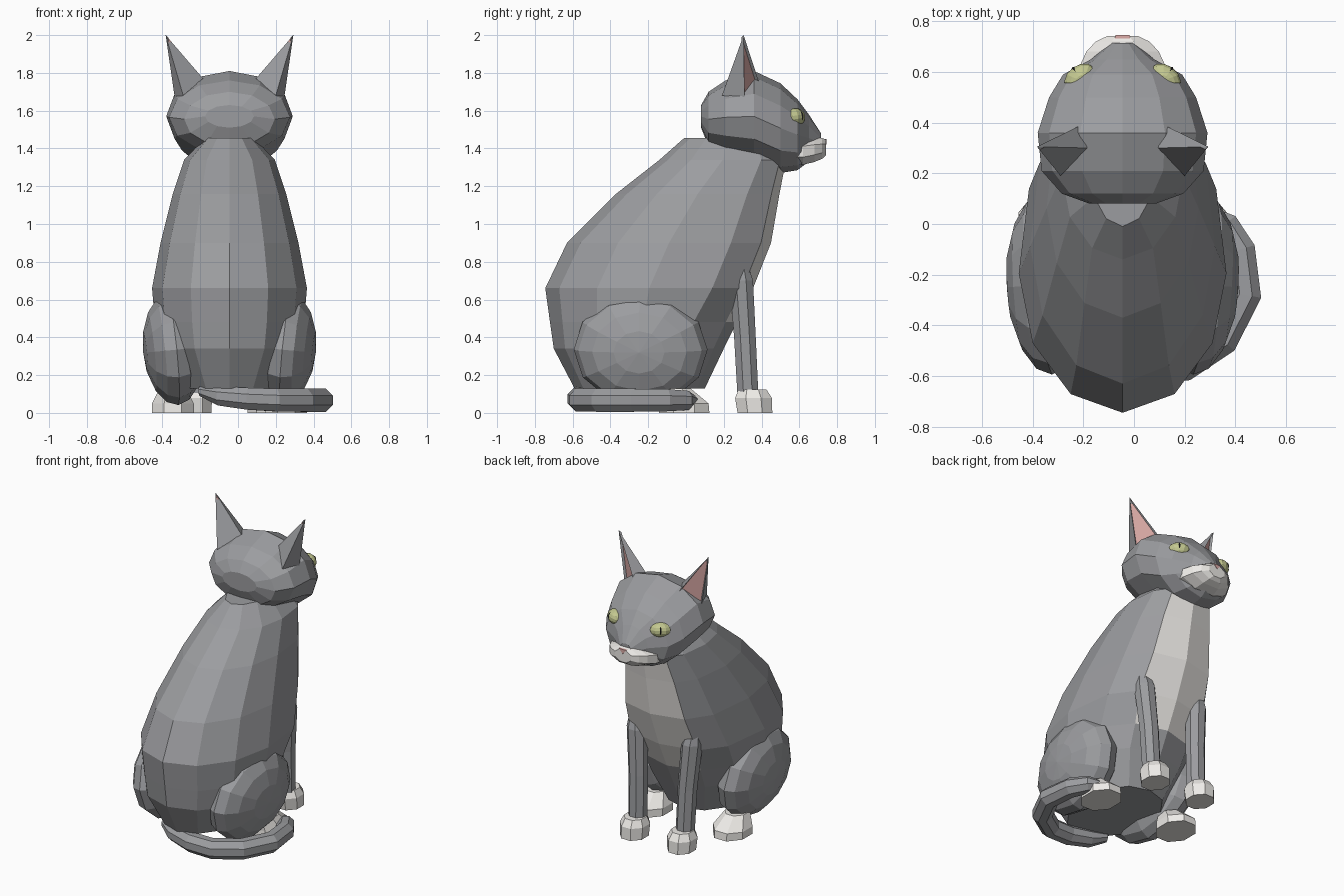
import bpy, bmesh, math
from mathutils import Vector, Matrix

if "Cube" in bpy.data.objects:
    bpy.data.objects.remove(bpy.data.objects["Cube"])

CX = -0.045  # symmetry plane of the cat (the tail shifts the bounds)


def mat(name, col):
    m = bpy.data.materials.new(name)
    m.diffuse_color = (*col, 1)
    m.use_nodes = True
    m.node_tree.nodes["Principled BSDF"].inputs["Base Color"].default_value = m.diffuse_color
    return m


GREY = mat("grey_fur", (0.33, 0.335, 0.35))
WHITE = mat("white_fur", (0.85, 0.83, 0.80))
PINK = mat("pink_skin", (0.70, 0.40, 0.38))
IRIS = mat("iris", (0.55, 0.58, 0.28))
BLACK = mat("pupil", (0.02, 0.02, 0.02))


def finish(bm, name, mats):
    bmesh.ops.recalc_face_normals(bm, faces=bm.faces[:])
    me = bpy.data.meshes.new(name)
    bm.to_mesh(me)
    bm.free()
    for m in mats:
        me.materials.append(m)
    ob = bpy.data.objects.new(name, me)
    bpy.context.collection.objects.link(ob)
    return ob


def ring(c, u, v, n, turn=0.0, boxy=1.0):
    """Ellipse of n points; boxy < 1 squares off the +u half."""
    c, u, v = Vector(c), Vector(u), Vector(v)
    pts = []
    for i in range(n):
        t = 2 * math.pi * (i + turn) / n
        a, b = math.cos(t), math.sin(t)
        k = boxy if a > 1e-6 else 1.0
        pts.append(c + u * math.copysign(abs(a) ** k, a) + v * math.copysign(abs(b) ** k, b))
    return pts


def loft(name, rings, mats, paint=None):
    bm = bmesh.new()
    vs = [[bm.verts.new(p) for p in r] for r in rings]
    n = len(vs[0])
    for a, b in zip(vs, vs[1:]):
        for i in range(n):
            j = (i + 1) % n
            bm.faces.new((a[i], a[j], b[j], b[i]))
    bm.faces.new(vs[0])
    bm.faces.new(vs[-1])
    if paint:
        for f in bm.faces:
            f.material_index = int(paint(f.calc_center_median()))
    return finish(bm, name, mats)


def ball(name, c, s, m, turn=Matrix.Identity(4), pole='Z', seg=12, rows=8):
    bm = bmesh.new()
    bmesh.ops.create_uvsphere(bm, u_segments=seg, v_segments=rows, radius=1)
    axis = Matrix.Rotation(math.pi / 2, 4, 'Y') if pole == 'X' else Matrix.Identity(4)
    M = Matrix.Translation(c) @ turn @ Matrix.Diagonal((*s, 1)) @ axis
    bmesh.ops.transform(bm, matrix=M, verts=bm.verts[:])
    return finish(bm, name, [m])


# body: horizontal sections (z, back y, front y, half width), white bib at the front
sections = [(0.13, -0.59, 0.10, 0.25), (0.34, -0.70, 0.20, 0.37), (0.48, -0.72, 0.27, 0.395),
            (0.66, -0.745, 0.355, 0.41), (0.90, -0.63, 0.45, 0.365), (1.16, -0.37, 0.495, 0.30),
            (1.34, -0.14, 0.53, 0.24), (1.455, -0.01, 0.46, 0.13)]
loft("body", [ring((CX, (b + f) / 2, z), (0, (f - b) / 2, 0), (w, 0, 0), 12, 0,
                   0.72 if z > 0.6 else 0.9) for z, b, f, w in sections], [GREY, WHITE],
     lambda c: c.z > 0.5 and abs(c.x - CX) < 0.135 and c.y > 0.2 and c.z < 1.42)

# head: sections along y (y, bottom z, top z, half width)
skull = [(0.08, 1.51, 1.63, 0.13), (0.12, 1.41, 1.70, 0.24), (0.21, 1.37, 1.76, 0.32),
         (0.36, 1.33, 1.81, 0.335), (0.50, 1.27, 1.745, 0.29), (0.59, 1.285, 1.66, 0.235),
         (0.65, 1.33, 1.58, 0.125), (0.715, 1.38, 1.48, 0.045)]
loft("head", [ring((CX, y, (a + b) / 2), (w, 0, 0), (0, 0, (b - a) / 2), 12)
              for y, a, b, w in skull], [GREY])

# muzzle and nose
snout = [(0.55, 1.375, 0.19, 0.06), (0.62, 1.383, 0.185, 0.075), (0.68, 1.393, 0.155, 0.07),
         (0.72, 1.40, 0.115, 0.06), (0.742, 1.405, 0.065, 0.045)]
loft("muzzle", [ring((CX, y, z), (w, 0, 0), (0, 0, h), 8, 0.5) for y, z, w, h in snout], [WHITE])
loft("nose", [ring((CX, y, 1.44), (0, 0, -r * 0.8), (r * 1.3, 0, 0), 3)
              for y, r in ((0.70, 0.03), (0.745, 0.025))], [PINK])

for side, tag in ((-1, "left"), (1, "right")):
    def P(x, y, z, s=side):
        return Vector((CX + s * x, y, z))

    # ear: pyramid with a recessed pink inner face
    bm = bmesh.new()
    base = [bm.verts.new(P(*p)) for p in ((0.29, 0.31, 1.67), (0.165, 0.39, 1.74),
                                          (0.14, 0.30, 1.77), (0.245, 0.19, 1.68))]
    tip = bm.verts.new(P(0.338, 0.305, 2.0))
    fs = [bm.faces.new((base[i], base[(i + 1) % 4], tip)) for i in range(4)]
    bm.faces.new(base)
    bmesh.ops.recalc_face_normals(bm, faces=bm.faces[:])
    fs[0].material_index = 1
    rim = bmesh.ops.inset_individual(bm, faces=[fs[0]], thickness=0.012, depth=-0.015)
    for f in rim["faces"]:
        f.material_index = 0
    finish(bm, tag + "_ear", [GREY, PINK])

    # eye with a slit pupil
    look = Matrix.Rotation(-side * 0.62, 4, 'Z') @ Matrix.Rotation(0.25, 4, 'X')
    ball(tag + "_eye", P(0.168, 0.577, 1.565), (0.068, 0.05, 0.048), IRIS, look)
    ball(tag + "_pupil", P(0.168, 0.577, 1.565), (0.015, 0.054, 0.042), BLACK, look)

    # front leg and paw
    leg = [(0.09, 0.178, 0.328, 0.06), (0.40, 0.185, 0.312, 0.062),
           (0.70, 0.205, 0.292, 0.068), (0.85, 0.225, 0.285, 0.024)]
    loft(tag + "_front_leg", [ring(P(x, y, z), (r, 0, 0), (0, r, 0), 8, 0.5)
                              for z, x, y, r in leg], [GREY])
    paw = [(0.0, 0.095), (0.08, 0.10), (0.125, 0.075)]
    loft(tag + "_front_paw", [ring(P(0.178, 0.365 - z * 0.1, z), (r * 0.93, 0, 0), (0, r * 1.05, 0), 8, 0.5)
                              for z, r in paw], [WHITE])

    # haunch and hind paw
    ball(tag + "_haunch", P(0.30, -0.24, 0.335), (0.158, 0.355, 0.295), GREY,
         Matrix.Rotation(-side * 0.06, 4, 'Z') @ Matrix.Rotation(side * 0.1, 4, 'Y'), 'X')
    loft(tag + "_hind_paw", [ring(P(0.30, y, z), (w, 0, 0), (0, d, 0), 8, 0.5)
                             for z, y, w, d in ((0, -0.01, 0.12, 0.145), (0.05, -0.01, 0.12, 0.14),
                                                (0.13, -0.06, 0.075, 0.09))], [WHITE])

# tail: tube swept round the right side (x, y, z, radius)
path = [(-0.20, -0.50, 0.115, 0.028), (-0.10, -0.54, 0.09, 0.055), (0.05, -0.57, 0.075, 0.063),
        (0.20, -0.56, 0.068, 0.065), (0.35, -0.46, 0.067, 0.066), (0.442, -0.28, 0.067, 0.066),
        (0.42, -0.10, 0.067, 0.063), (0.36, 0.0, 0.066, 0.055), (0.31, 0.04, 0.066, 0.028)]
rings = []
for i, (x, y, z, r) in enumerate(path):
    a, b = Vector(path[max(i - 1, 0)][:3]), Vector(path[min(i + 1, len(path) - 1)][:3])
    out = (b - a).cross(Vector((0, 0, 1))).normalized()
    rings.append(ring((x, y, z), out * r, (0, 0, r), 8, 0.5))
loft("tail", rings, [GREY])
